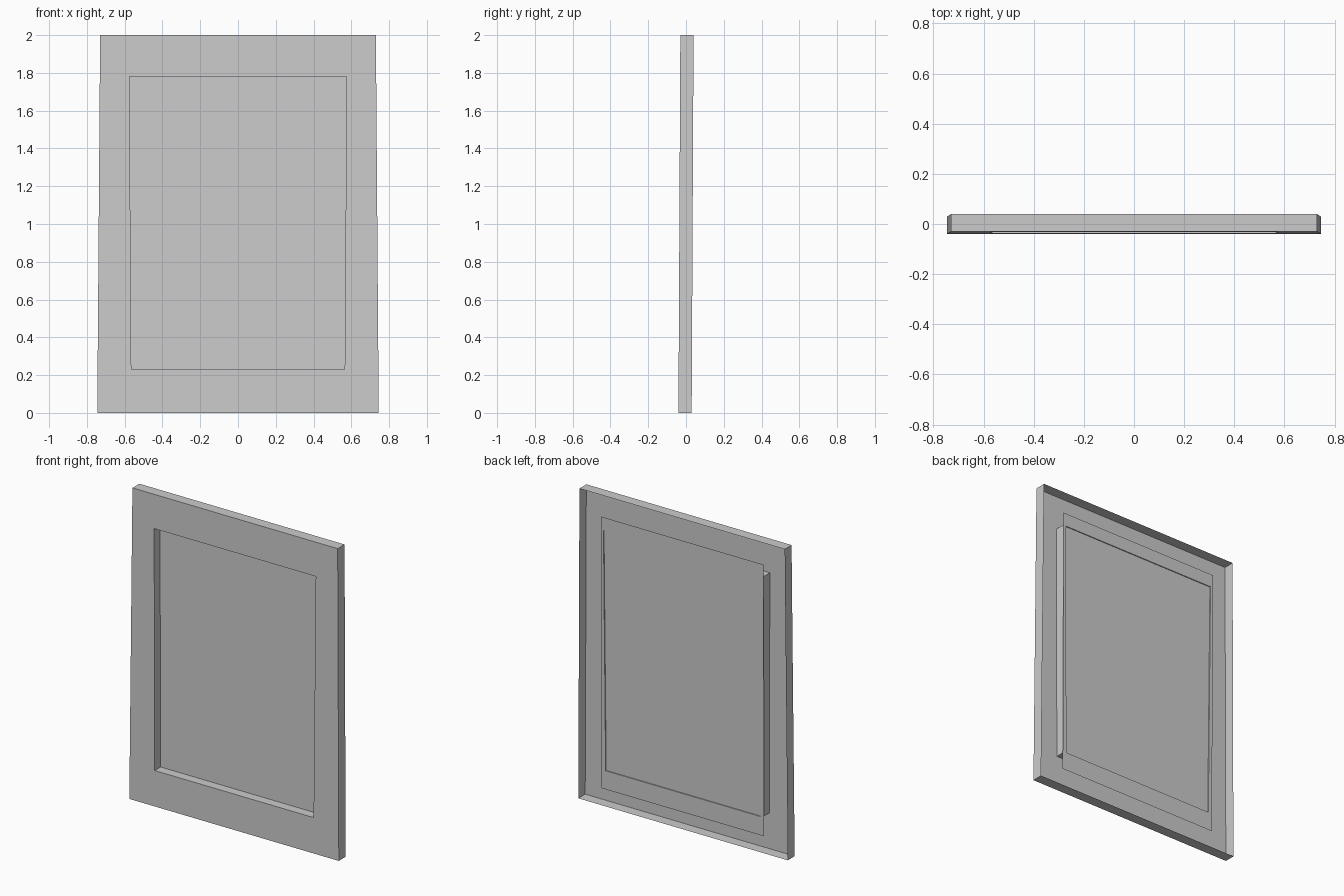
import bpy, bmesh

if "Cube" in bpy.data.objects:
    bpy.data.objects.remove(bpy.data.objects["Cube"])

# Everything leans back very slightly: y shifts with height
LEAN = 0.005
FRONT = -0.04
DEPTH = 0.07


def loop(bm, half_bottom, half_top, z0, z1, depth):
    """Four-cornered loop facing the front, at a depth behind the front plane."""
    pts = [(-half_bottom, z0), (half_bottom, z0), (half_top, z1), (-half_top, z1)]
    return [bm.verts.new((x, FRONT + LEAN * z + depth, z)) for x, z in pts]


def skin(name, sections, cap_start=False, cap_end=False, flip=False):
    """Bridge successive loops into a mesh object."""
    bm = bmesh.new()
    loops = [loop(bm, *s) for s in sections]
    for a, b in zip(loops, loops[1:]):
        for i in range(4):
            j = (i + 1) % 4
            bm.faces.new((a[i], a[j], b[j], b[i]))
    if cap_start:
        bm.faces.new(loops[0][::-1])
    if cap_end:
        bm.faces.new(loops[-1])
    if flip:
        bmesh.ops.reverse_faces(bm, faces=bm.faces[:])
    mesh = bpy.data.meshes.new(name)
    bm.to_mesh(mesh)
    bm.free()
    obj = bpy.data.objects.new(name, mesh)
    bpy.context.collection.objects.link(obj)
    return obj


outer = (0.745, 0.73, 0.0, 2.0)
opening = (0.565, 0.575, 0.23, 1.78)
board = (0.578, 0.578, 0.11, 1.86)
recess = (0.55, 0.56, 0.23, 1.775)

# Frame shell, open at the back: outer sides, front border, opening walls
skin("frame", [outer + (DEPTH,), outer + (0.0,), opening + (0.0,), opening + (0.06,)])

# Thin panel closing the opening
skin("panel", [opening + (0.064,), opening + (0.06,)], cap_start=True, cap_end=True)

# Backing border, flush with the back rim, with a shallow recess down to the panel
skin("backing_border", [board + (DEPTH,), recess + (DEPTH,), recess + (0.064,)], flip=True)
